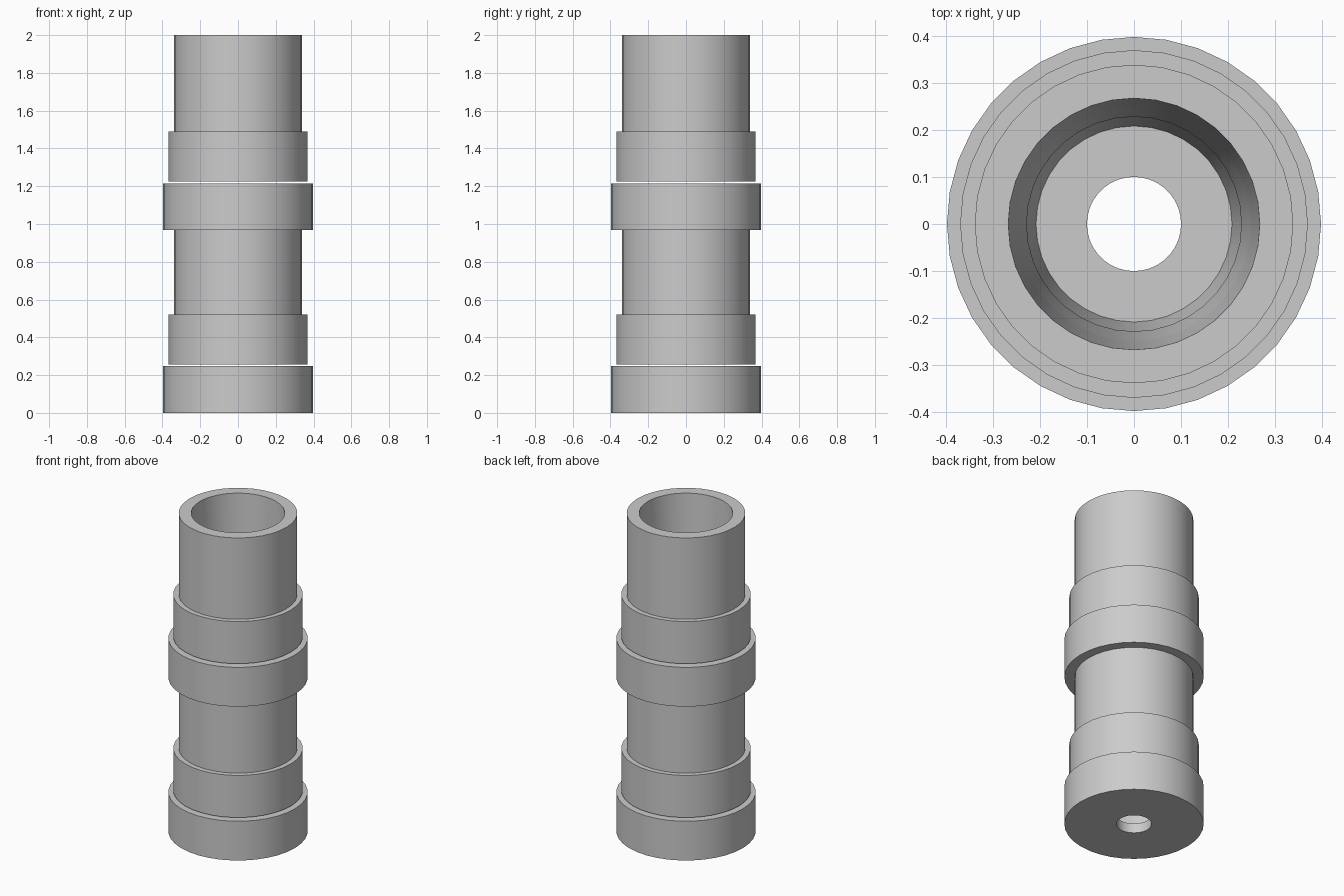
import bpy, bmesh, math

if "Cube" in bpy.data.objects:
    bpy.data.objects.remove(bpy.data.objects["Cube"])

SIDES = 36


def lathe(name, profile, z0):
    """Revolve a closed (radius, height) outline around z."""
    bm = bmesh.new()
    rings = []
    for r, z in profile:
        rings.append([bm.verts.new((r * math.cos(2 * math.pi * i / SIDES),
                                    r * math.sin(2 * math.pi * i / SIDES), z0 + z))
                      for i in range(SIDES)])
    for a, b in zip(rings, rings[1:] + rings[:1]):
        for i in range(SIDES):
            j = (i + 1) % SIDES
            bm.faces.new((a[i], a[j], b[j], b[i]))
    bmesh.ops.recalc_face_normals(bm, faces=bm.faces)
    mesh = bpy.data.meshes.new(name)
    bm.to_mesh(mesh)
    bm.free()
    obj = bpy.data.objects.new(name, mesh)
    bpy.context.collection.objects.link(obj)
    mesh.shade_smooth()
    bpy.ops.object.select_all(action='DESELECT')
    obj.select_set(True)
    bpy.context.view_layer.objects.active = obj
    bpy.ops.object.shade_smooth_by_angle(angle=math.radians(30))
    return obj


# Two identical stacked modules: floored base cup, middle collar, upper tube
for label, z0 in (("lower", 0.0), ("upper", 0.967)):
    lathe(label + "_base_cup",
          [(0.10, 0), (0.397, 0), (0.397, 0.247), (0.228, 0.247),
           (0.208, 0.06), (0.10, 0.06)], z0)
    lathe(label + "_collar",
          [(0.228, 0.257), (0.369, 0.257), (0.369, 0.522), (0.248, 0.522)], z0)
    lathe(label + "_tube",
          [(0.248, 0.522), (0.338, 0.522), (0.338, 1.033), (0.267, 1.033)], z0)
